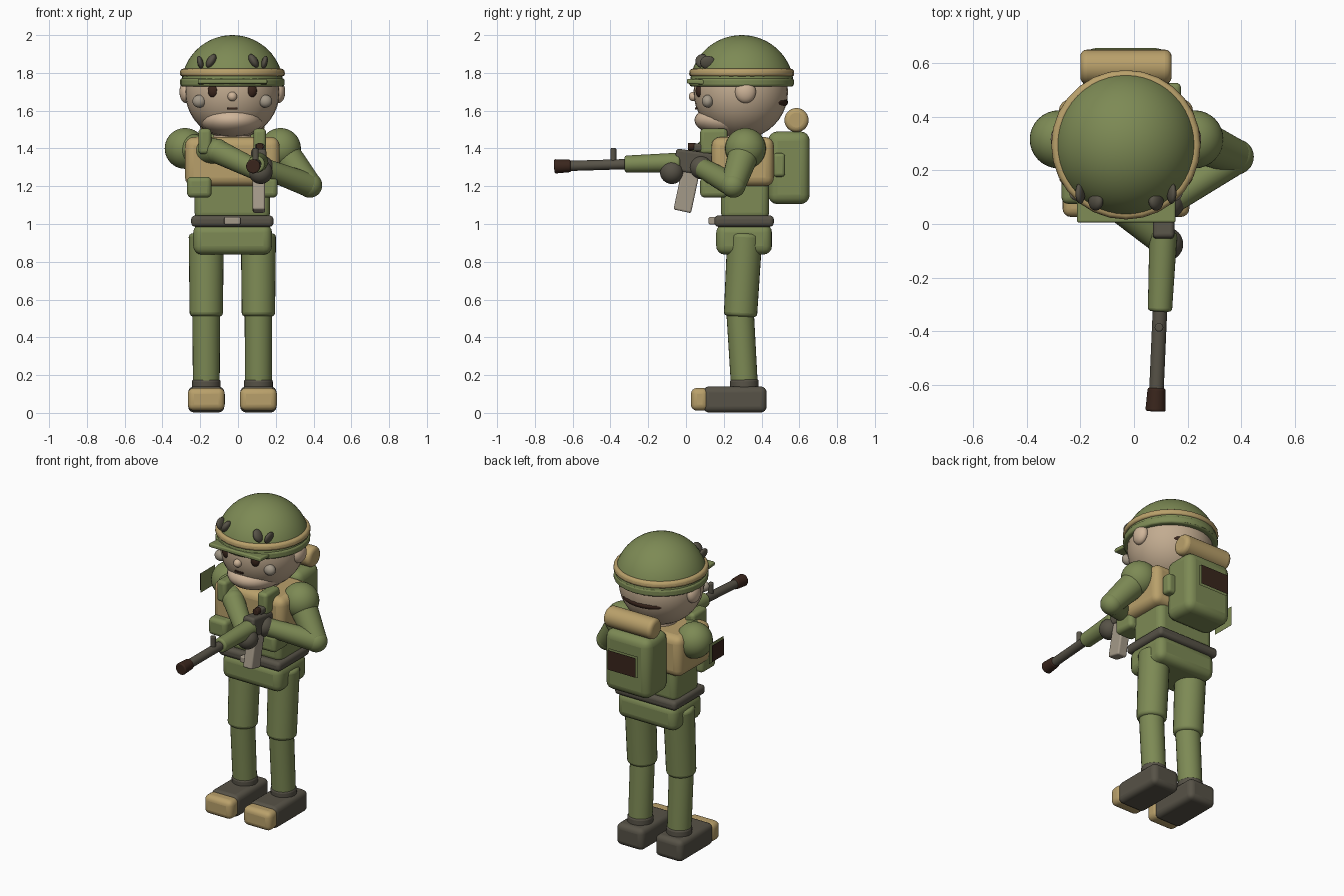
import bpy, bmesh, math
from mathutils import Vector, Matrix

if "Cube" in bpy.data.objects:
    bpy.data.objects.remove(bpy.data.objects["Cube"])


def material(name, rgb):
    m = bpy.data.materials.new(name)
    m.use_nodes = True
    m.diffuse_color = (*rgb, 1)
    m.node_tree.nodes["Principled BSDF"].inputs["Base Color"].default_value = (*rgb, 1)
    return m


OLIVE = material("olive", (0.205, 0.254, 0.09))
TAN = material("tan", (0.485, 0.352, 0.145))
FACE = material("face_skin", (0.54, 0.41, 0.28))
SKIN = material("light_skin", (0.62, 0.46, 0.32))
GREY = material("dark_grey", (0.095, 0.085, 0.063))
BROWN = material("dark_brown", (0.042, 0.019, 0.012))
STONE = material("stone", (0.37, 0.32, 0.25))
MID = -0.03   # body centre line in x
DEEP = 0.30   # body centre in y


def finish(name, bm, mat, bevel=0.0):
    bmesh.ops.recalc_face_normals(bm, faces=bm.faces)
    me = bpy.data.meshes.new(name)
    bm.to_mesh(me)
    bm.free()
    ob = bpy.data.objects.new(name, me)
    bpy.context.collection.objects.link(ob)
    me.materials.append(mat)
    if bevel:
        mod = ob.modifiers.new("Bevel", "BEVEL")
        mod.width, mod.segments, mod.limit_method = bevel, 4, "ANGLE"
    bpy.ops.object.select_all(action="DESELECT")
    bpy.context.view_layer.objects.active = ob
    ob.select_set(True)
    bpy.ops.object.shade_smooth_by_angle(angle=math.radians(40))
    return ob


def box(name, mat, x, y, z, bevel=0.02, tilt=0.0):
    """Rounded box from (low, high) ranges, tilted about x."""
    bm = bmesh.new()
    size = [b - a for a, b in (x, y, z)]
    place = Matrix.Translation([(a + b) / 2 for a, b in (x, y, z)])
    turn = Matrix.Rotation(math.radians(tilt), 4, "X")
    bmesh.ops.create_cube(bm, size=1, matrix=place @ turn @ Matrix.Diagonal((*size, 1)))
    return finish(name, bm, mat, bevel)


def ball(name, mat, centre, radii, lean=0.0):
    if isinstance(radii, float):
        radii = (radii,) * 3
    bm = bmesh.new()
    turn = Matrix.Rotation(math.radians(lean), 4, "Y")
    bmesh.ops.create_uvsphere(bm, u_segments=32, v_segments=20, radius=1,
                              matrix=Matrix.Translation(centre) @ turn @ Matrix.Diagonal((*radii, 1)))
    return finish(name, bm, mat)


def rod(name, mat, a, b, r1, r2=None, bevel=0.012):
    """Tapered cylinder between two points."""
    a, b = Vector(a), Vector(b)
    bm = bmesh.new()
    turn = (b - a).to_track_quat("Z", "Y").to_matrix().to_4x4()
    bmesh.ops.create_cone(bm, cap_ends=True, segments=28, radius1=r1, radius2=r2 or r1,
                          depth=(b - a).length, matrix=Matrix.Translation((a + b) / 2) @ turn)
    return finish(name, bm, mat, bevel)


def sheet(name, mat, centre, width, height, normal):
    """Flat cloth patch facing along an axis."""
    bm = bmesh.new()
    turn = Vector(normal).to_track_quat("Z", "Y").to_matrix().to_4x4()
    bmesh.ops.create_grid(bm, x_segments=1, y_segments=1, size=0.5,
                          matrix=Matrix.Translation(centre) @ turn @ Matrix.Diagonal((width, height, 1, 1)))
    return finish(name, bm, mat)


# Head and face
ball("head", FACE, (MID, 0.29, 1.70), 0.25)
ball("jaw", SKIN, (MID, 0.235, 1.55), (0.165, 0.19, 0.088))
ball("nose", SKIN, (MID, 0.04, 1.675), 0.025)
ball("back_hair", BROWN, (MID, 0.44, 1.645), (0.16, 0.1, 0.042))
box("mouth", BROWN, (MID - 0.028, MID + 0.028), (0.048, 0.068), (1.607, 1.617), 0)
for side, s in (("right", -1), ("left", 1)):
    ball(side + "_ear", SKIN, (MID + s * 0.245, 0.315, 1.70), (0.035, 0.055, 0.06))
    ball(side + "_eye", BROWN, (MID + s * 0.1, 0.073, 1.705), (0.03, 0.022, 0.036))
    ball(side + "_cheek", STONE, (MID + s * 0.175, 0.115, 1.65), (0.036, 0.03, 0.034))
    # Goggle arcs on the helmet
    ball(side + "_goggle_outer", GREY, (MID + s * 0.17, 0.115, 1.855), (0.016, 0.04, 0.036), s * 15)
    ball(side + "_goggle_inner", GREY, (MID + s * 0.112, 0.085, 1.863), (0.022, 0.035, 0.04), s * -30)

# Helmet
bm = bmesh.new()
bmesh.ops.create_uvsphere(bm, u_segments=48, v_segments=32, radius=1,
                          matrix=Matrix.Translation((MID, 0.295, 1.73)) @ Matrix.Diagonal((0.27, 0.275, 0.27, 1)))
cut = bmesh.ops.bisect_plane(bm, geom=bm.verts[:] + bm.edges[:] + bm.faces[:], clear_inner=True,
                             plane_co=(0, 0, 1.735), plane_no=(0, 0, 1))
bmesh.ops.contextual_create(bm, geom=[e for e in cut["geom_cut"] if isinstance(e, bmesh.types.BMEdge)])
finish("helmet", bm, OLIVE)
rod("helmet_brim", OLIVE, (MID, 0.295, 1.728), (MID, 0.295, 1.772), 0.276)
rod("helmet_band", TAN, (MID, 0.295, 1.782), (MID, 0.295, 1.822), 0.28, 0.275, 0.015)
box("visor", OLIVE, (-0.212, 0.155), (0.005, 0.2), (1.738, 1.763), 0.008, -3)

# Torso
box("vest", TAN, (-0.28, 0.22), (0.135, 0.465), (1.2, 1.46), 0.045)
box("lower_torso", OLIVE, (-0.23, 0.17), (0.185, 0.44), (1.02, 1.3), 0.04)
rod("neck", SKIN, (MID, DEEP, 1.42), (MID, DEEP, 1.5), 0.1)
box("belt", GREY, (-0.248, 0.188), (0.15, 0.465), (0.985, 1.045), 0.022)
box("belt_buckle", STONE, (-0.073, 0.013), (0.12, 0.17), (0.997, 1.037), 0.008)
box("pelvis", OLIVE, (-0.237, 0.18), (0.16, 0.455), (0.838, 1.0), 0.045)
for side, s in (("right", -1), ("left", 1)):
    c = MID + s * 0.145
    box(side + "_strap", OLIVE, (c - 0.034, c + 0.034), (0.075, 0.22), (1.37, 1.505), 0.02)
    c = MID + s * 0.175
    box(side + "_pouch", OLIVE, (c - 0.065, c + 0.065), (0.075, 0.22), (1.14, 1.25), 0.025)

# Legs and boots
for side, s in (("right", -1), ("left", 1)):
    x = MID + s * 0.138
    rod(side + "_thigh", OLIVE, (x, 0.312, 0.95), (x, 0.288, 0.51), 0.093, 0.088, 0.02)
    ball(side + "_knee", OLIVE, (x, 0.287, 0.535), (0.082, 0.082, 0.045))
    rod(side + "_shin", OLIVE, (x, 0.285, 0.56), (x, 0.31, 0.13), 0.073, 0.071)
    rod(side + "_boot_cuff", GREY, (x, 0.31, 0.11), (x, 0.308, 0.178), 0.076)
    box(side + "_boot", GREY, (x - 0.096, x + 0.096), (0.09, 0.427), (0.002, 0.14), 0.032)
    box(side + "_boot_toe", TAN, (x - 0.098, x + 0.098), (0.026, 0.12), (0.012, 0.132), 0.032)

# Arms: shoulder, elbow and hand points
ARMS = {
    "right": ((-0.28, 0.315, 1.40), (-0.11, 0.115, 1.385), (0.12, -0.075, 1.275)),
    "left": ((0.225, 0.315, 1.40), (0.38, 0.25, 1.205), (0.125, 0.08, 1.30)),
}
for side, (shoulder, elbow, hand) in ARMS.items():
    ball(side + "_shoulder", OLIVE, shoulder, 0.108)
    rod(side + "_upper_arm", OLIVE, shoulder, elbow, 0.085, 0.065)
    ball(side + "_elbow", OLIVE, elbow, 0.066)
    rod(side + "_forearm", OLIVE, elbow, hand, 0.064, 0.052)
    ball(side + "_glove", GREY, hand, 0.063)

# Sleeve and pack patches
sheet("sleeve_patch_backing", OLIVE, (-0.425, DEEP, 1.37), 0.15, 0.125, (-1, 0, 0))
sheet("sleeve_patch", BROWN, (-0.437, DEEP, 1.37), 0.125, 0.105, (-1, 0, 0))
sheet("pack_patch_backing", OLIVE, (MID, 0.68, 1.325), 0.21, 0.135, (0, 1, 0))
sheet("pack_patch", BROWN, (MID, 0.695, 1.325), 0.2, 0.125, (0, 1, 0))

# Backpack
box("backpack", OLIVE, (-0.19, 0.13), (0.435, 0.655), (1.105, 1.49), 0.05)
box("pack_side_pocket", OLIVE, (0.1, 0.175), (0.46, 0.525), (1.25, 1.375), 0.018)
rod("bedroll", TAN, (-0.2, 0.585, 1.55), (0.14, 0.585, 1.55), 0.064, bevel=0.025)

# Rifle, running forward along a slightly turned line


def bore(y):
    t = (0.1 - y) / 0.8
    return (0.115 - 0.035 * t, y, 1.33 - 0.025 * t)


rod("muzzle", BROWN, bore(-0.61), bore(-0.697), 0.033, 0.038, 0.008)
rod("barrel", GREY, bore(-0.3), bore(-0.63), 0.027)
rod("front_sight", GREY, (0.093, -0.385, 1.32), (0.093, -0.385, 1.402), 0.016, bevel=0.006)
rod("handguard", OLIVE, bore(-0.03), bore(-0.325), 0.052, 0.045)
box("receiver", GREY, (0.07, 0.15), (-0.06, 0.16), (1.265, 1.385), 0.015, -8)
box("rifle_stock", OLIVE, (0.08, 0.145), (0.14, 0.3), (1.27, 1.38), 0.015)
box("magazine", STONE, (0.078, 0.143), (-0.045, 0.05), (1.065, 1.28), 0.01, -12)
box("scope", GREY, (0.09, 0.14), (0.04, 0.13), (1.385, 1.425), 0.012)
rod("scope_lens", BROWN, (0.115, 0.01, 1.41), (0.115, 0.05, 1.41), 0.02, bevel=0.005)
